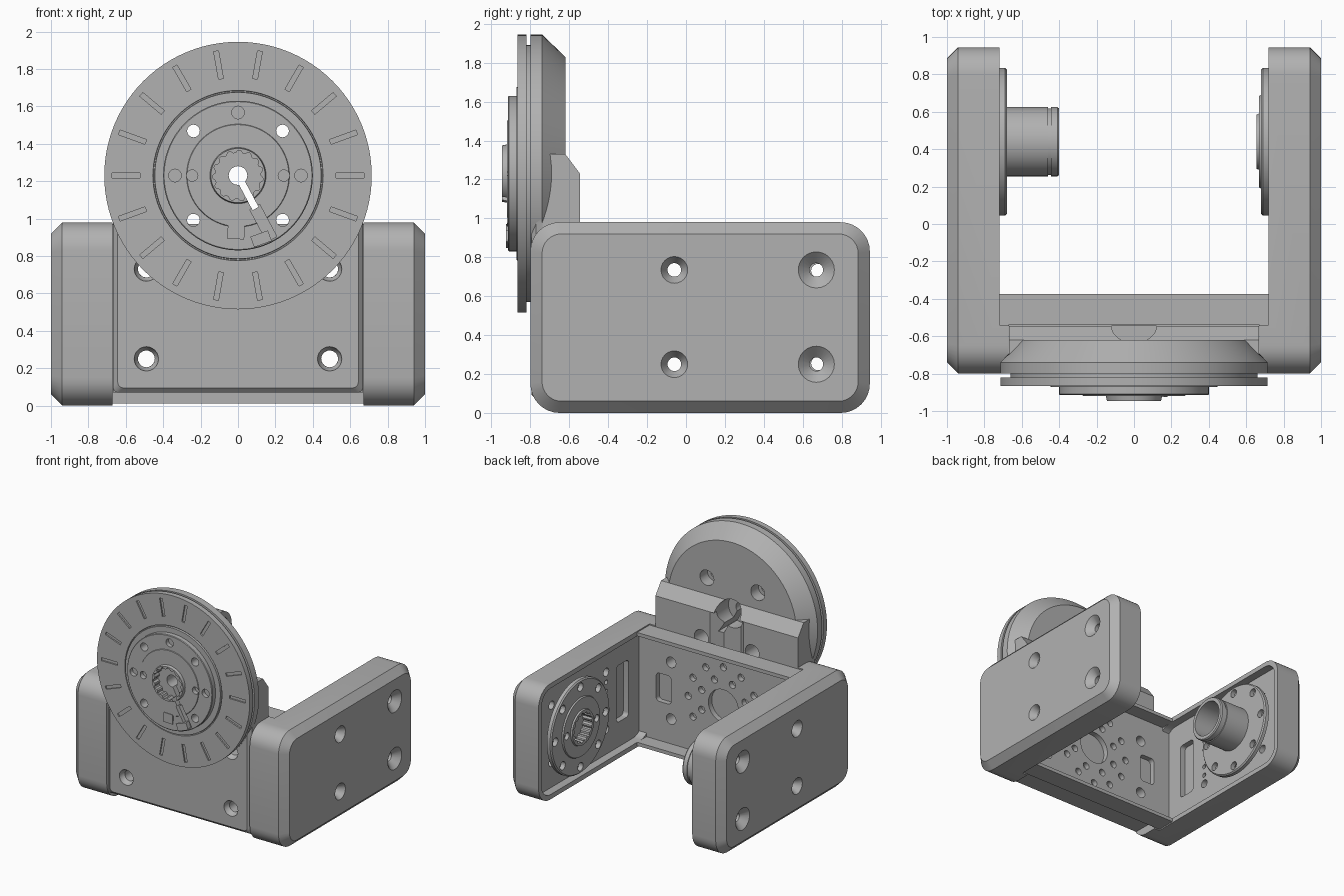
import bpy, bmesh
from math import sin, cos, pi, radians

if "Cube" in bpy.data.objects:
    bpy.data.objects.remove(bpy.data.objects["Cube"])

grey = bpy.data.materials.new("mid_grey")
grey.use_nodes = True
colour = (0.44, 0.44, 0.44, 1)
grey.diffuse_color = colour
grey.node_tree.nodes["Principled BSDF"].inputs["Base Color"].default_value = colour
parts = []


def point(axis, a, b, h):
    return (h, a, b) if axis == "x" else (a, h, b)


def ring(axis, a, b, r, h, n=48):
    return [point(axis, a + r * cos(2 * pi * i / n), b + r * sin(2 * pi * i / n), h) for i in range(n)]


def star(axis, a, b, r, h, n=60):
    # toothed circle for splines
    out = []
    for i in range(n):
        q = r * (0.9 if i % 4 < 2 else 1)
        out.append(point(axis, a + q * cos(2 * pi * i / n), b + q * sin(2 * pi * i / n), h))
    return out


def rounded(axis, a0, a1, b0, b1, h, r, seg=8):
    out = []
    corners = [(a1 - r, b1 - r), (a0 + r, b1 - r), (a0 + r, b0 + r), (a1 - r, b0 + r)]
    for k, (a, b) in enumerate(corners):
        for i in range(seg + 1):
            t = (k + i / seg) * pi / 2
            out.append(point(axis, a + r * cos(t), b + r * sin(t), h))
    return out


def loft(name, loops, keep=True):
    # skin equal-length loops and cap both ends
    bm = bmesh.new()
    rows = [[bm.verts.new(p) for p in loop] for loop in loops]
    n = len(rows[0])
    for lo, hi in zip(rows, rows[1:]):
        for i in range(n):
            j = (i + 1) % n
            bm.faces.new((lo[i], lo[j], hi[j], hi[i]))
    bm.faces.new(rows[0])
    bm.faces.new(rows[-1])
    bmesh.ops.recalc_face_normals(bm, faces=bm.faces)
    mesh = bpy.data.meshes.new(name)
    bm.to_mesh(mesh)
    bm.free()
    ob = bpy.data.objects.new(name, mesh)
    bpy.context.collection.objects.link(ob)
    if keep:
        mesh.materials.append(grey)
        parts.append(ob)
    else:
        ob.hide_render = True
    return ob


def lathe(name, axis, a, b, profile, n=48, keep=True):
    return loft(name, [ring(axis, a, b, r, h, n) for h, r in profile], keep)


def hole(axis, a, b, r, h0, h1, n=20):
    return lathe("cutter", axis, a, b, [(h0, r), (h1, r)], n, False)


def box(name, x0, x1, y0, y1, z0, z1, keep=True):
    return loft(name, [[(x, y0, z0), (x, y1, z0), (x, y1, z1), (x, y0, z1)] for x in (x0, x1)], keep)


def bar(name, a, b, ang, r0, r1, w, h0, h1, keep=False):
    # radial block on a face that looks along y
    c, s = cos(ang), sin(ang)
    flat = [(r0, -w), (r1, -w), (r1, w), (r0, w)]
    return loft(name, [[(a + u * c - v * s, h, b + u * s + v * c) for u, v in flat] for h in (h0, h1)], keep)


def boolean(ob, tools, op="DIFFERENCE"):
    for t in tools:
        m = ob.modifiers.new("cut", "BOOLEAN")
        m.operation, m.object, m.solver = op, t, "EXACT"
    bpy.context.view_layer.update()
    done = bpy.data.meshes.new_from_object(ob.evaluated_get(bpy.context.evaluated_depsgraph_get()))
    ob.modifiers.clear()
    ob.data = done
    for t in tools:
        bpy.data.objects.remove(t)


CZ = 1.23              # dial axis height
HY, HZ = 0.44, 0.4925  # pivot axis of the side arms
DIAG = [radians(45 + 90 * k) for k in range(4)]

# Side arms: chamfered covers with a recessed inner face, and their pivots
for s, side in ((1, "left"), (-1, "right")):
    arm = loft(side + "_arm", [
        rounded("x", -0.8, 0.945, 0, 0.98, s * 0.67, 0.15),
        rounded("x", -0.8, 0.945, 0, 0.98, s * 0.94, 0.15),
        rounded("x", -0.74, 0.885, 0.06, 0.92, s, 0.1)])
    cuts = [box("cutter", s * 0.6, s * 0.72, -0.54, 1, -0.1, 1.1, False),
            loft("cutter", [rounded("x", -0.54, 0.905, 0.04, 0.94, s * h, 0.12) for h in (0.7, 0.79)], False),
            loft("cutter", [rounded("x", -0.36, -0.2, 0.25, 0.73, s * h, 0.03) for h in (0.75, 0.84)], False)]
    for y, r in ((-0.06, 0.07), (0.67, 0.095)):
        for z in (0.25, 0.735):
            cuts.append(lathe("cutter", "x", y, z, [
                (s * 0.6, 0.035), (s * 0.945, 0.035), (s * 1.002, r)], 24, False))
    for z in (0.33, 0.41, 0.57, 0.65):
        cuts.append(hole("x", -0.06, z, 0.02, s * 0.7, s * 0.84, 12))
    boolean(arm, cuts)

    profile = [(0.8, 0.28), (0.72, 0.28), (0.72, 0.395), (0.69, 0.395), (0.68, 0.385)]
    if s > 0:
        profile += [(0.68, 0.25), (0.668, 0.245), (0.668, 0.15), (0.655, 0.145)]
    else:
        profile += [(0.68, 0.185), (0.46, 0.185), (0.46, 0.178), (0.445, 0.178),
                    (0.445, 0.185), (0.41, 0.185), (0.4, 0.178)]
    pivot = lathe(side + "_pivot", "x", HY, HZ, [(s * h, r) for h, r in profile], 64)
    cuts = [hole("x", HY + 0.337 * cos(k * pi / 4), HZ + 0.337 * sin(k * pi / 4), 0.035, s * 0.6, s * 0.85)
            for k in range(8)]
    if s > 0:
        cuts.append(loft("cutter", [star("x", HY, HZ, 0.125, h) for h in (0.6, 0.74)], False))
        cuts += [hole("x", HY + d, HZ, 0.03, 0.6, 0.7) for d in (-0.2, 0.2)]
    else:
        cuts.append(hole("x", HY, HZ, 0.15, -0.74, -0.3, 40))
    boolean(pivot, cuts)

# Cross channel between the arms: perforated web with two flanges
web = box("channel_web", -0.79, 0.79, -0.545, -0.5, 0.02, 0.96)
cuts = [hole("y", 0, 0.49, 0.14, -0.6, -0.4, 32)]
cuts += [hole("y", x, z, 0.045, -0.6, -0.4) for x in (-0.49, 0.49) for z in (0.25, 0.73)]
for x in (-0.56, 0.56):
    cuts.append(loft("cutter", [rounded("y", x - 0.07, x + 0.07, 0.37, 0.61, h, 0.03) for h in (-0.6, -0.4)], False))
for k in range(8):
    t = k * pi / 4 + pi / 8
    cuts.append(hole("y", 0.22 * cos(t), 0.49 + 0.22 * sin(t), 0.03, -0.6, -0.4, 14))
for k in range(12):
    t = k * pi / 6
    cuts.append(hole("y", 0.33 * cos(t), 0.49 + 0.33 * sin(t), 0.03, -0.6, -0.4, 14))
boolean(web, cuts)
for name, z in (("bottom_flange", 0.01), ("top_flange", 0.94)):
    box(name, -0.72, 0.72, -0.54, -0.375, z, z + 0.03)

# Dial mount: chamfered round head merged with the front block
mount = lathe("dial_mount", "y", 0, CZ, [(-0.8, 0.715), (-0.74, 0.715), (-0.62, 0.6)], 96)
side_shape = [(-0.77, 0.07), (-0.545, 0.07), (-0.545, 1.23), (-0.62, 1.33), (-0.77, 1.33)]
block = loft("cutter", [[(x, y, z) for y, z in side_shape] for x in (-0.668, 0.668)], False)
front = loft("cutter", [rounded("y", -0.668 + d, 0.668 - d, 0.07 + d, 1.2, h, 0.03)
                        for h, d in ((-0.75, 0), (-0.77, 0), (-0.795, 0.025))], False)
boolean(mount, [block, front], "UNION")
cuts = [hole("y", 0, CZ, 0.12, -0.74, -0.4, 32), hole("y", 0, CZ, 0.05, -1, -0.7),
        loft("cutter", [[(-w, y, z), (w, y, z), (w, y, CZ), (-w, y, CZ)]
                        for z in (0.9,) for w, y in ((0.08, -0.62), (0.17, -0.53))], False),
        bar("cutter", 0, CZ, radians(-62), 0, 0.2, 0.018, -0.9, -0.5)]
for t in DIAG:
    x, z = 0.337 * cos(t), CZ + 0.337 * sin(t)
    cuts.append(lathe("cutter", "y", x, z, [(-0.9, 0.034), (-0.72, 0.034), (-0.72, 0.065), (-0.5, 0.065)], 24, False))
for x in (-0.49, 0.49):
    for z in (0.25, 0.73):
        cuts.append(lathe("cutter", "y", x, z, [(-0.81, 0.068), (-0.77, 0.06), (-0.75, 0.045), (-0.5, 0.045)], 24, False))
boolean(mount, cuts)

# Dial with radial marks, stepped hub and toothed centre
dial = lathe("dial", "y", 0, CZ, [
    (-0.79, 0.66), (-0.82, 0.66), (-0.82, 0.715), (-0.865, 0.715), (-0.865, 0.455), (-0.855, 0.453),
    (-0.855, 0.447), (-0.872, 0.445), (-0.872, 0.4), (-0.91, 0.4), (-0.915, 0.395), (-0.915, 0.275),
    (-0.92, 0.272), (-0.92, 0.15), (-0.945, 0.145)], 96)
cuts = [bar("cutter", 0, CZ, radians(20 * k), 0.525, 0.675, 0.013, -0.9, -0.853) for k in range(18)]
for k in range(8):
    if k != 6:
        t, deep = k * pi / 4, -0.7 if k % 2 else -0.88
        cuts.append(hole("y", 0.337 * cos(t), CZ + 0.337 * sin(t), 0.034, -1, deep))
cuts += [hole("y", x, CZ, 0.03, -1, -0.88) for x in (-0.245, 0.245)]
cuts += [loft("cutter", [star("y", 0, CZ, 0.135, h) for h in (-1, -0.88)], False),
         hole("y", 0, CZ, 0.05, -1, -0.7),
         bar("cutter", 0, CZ, radians(-62), 0, 0.2, 0.018, -1, -0.7),
         bar("cutter", 0, CZ, radians(-62), 0.19, 0.385, 0.03, -1, -0.885)]
boolean(dial, cuts)

# Small latch blocks at the foot of the hub
bar("latch", 0, CZ, radians(-92), 0.26, 0.34, 0.045, -0.925, -0.9, True)
bar("latch_tab", 0, CZ, radians(-70), 0.33, 0.39, 0.05, -0.925, -0.87, True)

bpy.ops.object.select_all(action="DESELECT")
for ob in parts:
    ob.select_set(True)
bpy.context.view_layer.objects.active = parts[0]
bpy.ops.object.shade_smooth_by_angle(angle=radians(28))
